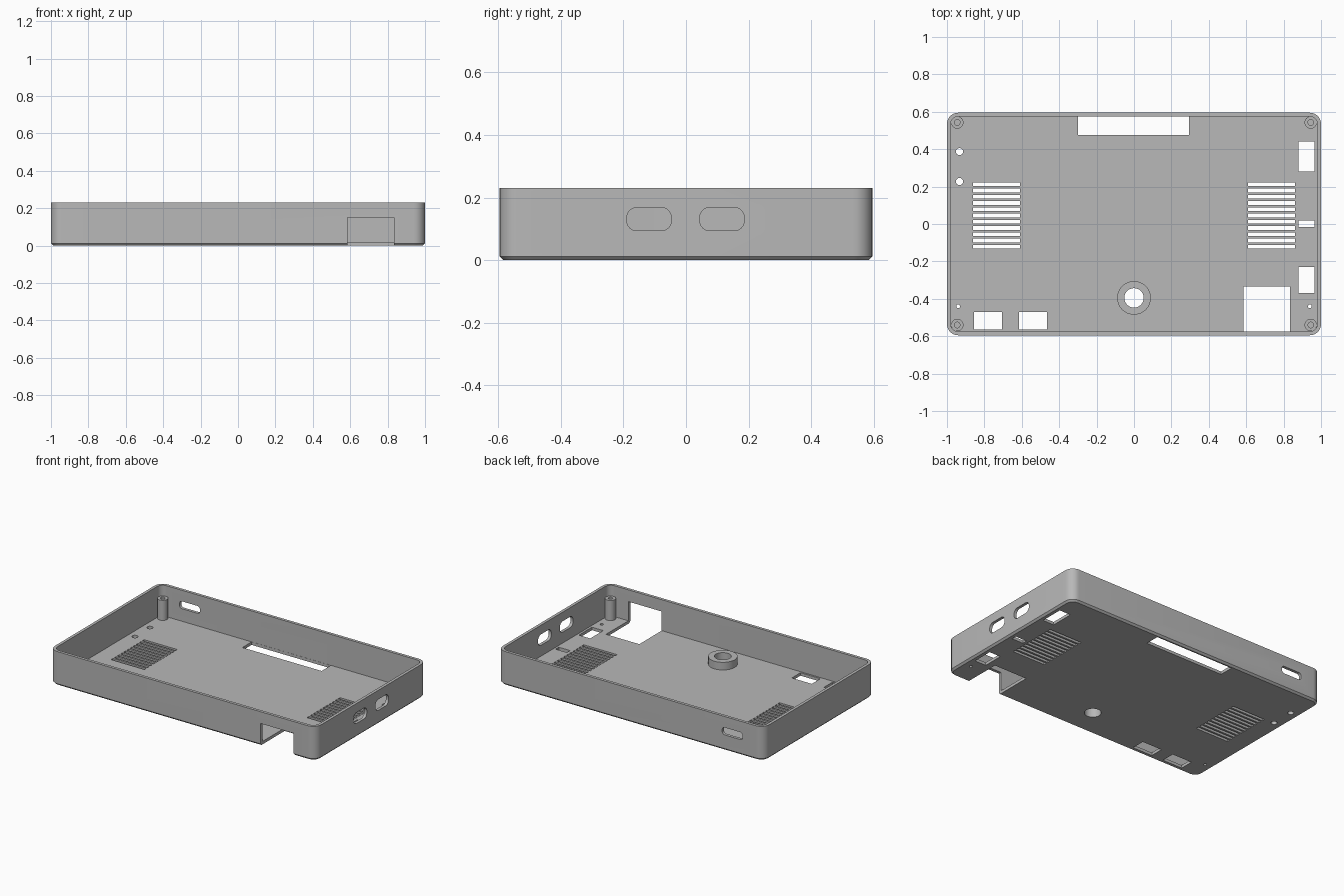
import bpy, bmesh, math
from mathutils import Matrix

if "Cube" in bpy.data.objects:
    bpy.data.objects.remove(bpy.data.objects["Cube"])

grey = bpy.data.materials.new("plain grey")
grey.use_nodes = True
grey.diffuse_color = (0.48, 0.48, 0.48, 1)
grey.node_tree.nodes["Principled BSDF"].inputs["Base Color"].default_value = grey.diffuse_color

HX, HY, HEIGHT = 1.0, 0.595, 0.23
WALL, FLOOR, CHAMFER, CORNER = 0.02, 0.02, 0.012, 0.06


def outline(hx, hy, r, steps=8):
    """Rounded rectangle around the origin, anticlockwise."""
    if r <= 0:
        return [(hx, hy), (-hx, hy), (-hx, -hy), (hx, -hy)]
    pts = []
    for q, (sx, sy) in enumerate([(1, 1), (-1, 1), (-1, -1), (1, -1)]):
        for i in range(steps + 1):
            a = (q + i / steps) * math.pi / 2
            pts.append((sx * (hx - r) + r * math.cos(a), sy * (hy - r) + r * math.sin(a)))
    return pts


def circle(r, n=32):
    return [(r * math.cos(i * math.tau / n), r * math.sin(i * math.tau / n)) for i in range(n)]


def loft(bm, levels, matrix=Matrix(), closed=False):
    """Skin a stack of (outline, z) levels; cap the ends or close into a tube."""
    rings = [[bm.verts.new(matrix @ Matrix.Translation((x, y, z)).translation) for x, y in pts]
             for pts, z in levels]
    pairs = list(zip(rings, rings[1:])) + ([(rings[-1], rings[0])] if closed else [])
    for a, b in pairs:
        for i in range(len(a)):
            j = (i + 1) % len(a)
            bm.faces.new((a[i], a[j], b[j], b[i]))
    if not closed:
        bm.faces.new(rings[0][::-1])
        bm.faces.new(rings[-1])


def make(name, bm):
    bmesh.ops.recalc_face_normals(bm, faces=bm.faces)
    mesh = bpy.data.meshes.new(name)
    bm.to_mesh(mesh)
    bm.free()
    mesh.materials.append(grey)
    obj = bpy.data.objects.new(name, mesh)
    bpy.context.collection.objects.link(obj)
    return obj


def select(obj):
    bpy.ops.object.select_all(action="DESELECT")
    obj.select_set(True)
    bpy.context.view_layer.objects.active = obj


def smooth(obj):
    select(obj)
    bpy.ops.object.shade_smooth_by_angle(angle=math.radians(30))


# Open tray with a chamfered base
bm = bmesh.new()
outer = outline(HX, HY, CORNER)
inner = outline(HX - WALL, HY - WALL, CORNER - WALL)
base = outline(HX - CHAMFER, HY - CHAMFER, CORNER - CHAMFER)
loft(bm, [(base, 0), (outer, CHAMFER), (outer, HEIGHT), (inner, HEIGHT), (inner, FLOOR)])
tray = make("tray", bm)

# Cutters for every opening
bm = bmesh.new()


def cut_floor(x0, x1, y0, y1, top=0.06):
    centre = Matrix.Translation(((x0 + x1) / 2, (y0 + y1) / 2, 0))
    loft(bm, [(outline((x1 - x0) / 2, (y1 - y0) / 2, 0), -0.05), (outline((x1 - x0) / 2, (y1 - y0) / 2, 0), top)], centre)


def cut_hole(x, y, r):
    loft(bm, [(circle(r), -0.05), (circle(r), 0.06)], Matrix.Translation((x, y, 0)))


def cut_wall(x, y, z, turn, hw, hh, r):
    m = Matrix.Translation((x, y, z)) @ Matrix.Rotation(turn, 4, "Z") @ Matrix.Rotation(math.pi / 2, 4, "X")
    loft(bm, [(outline(hw, hh, r), -0.05), (outline(hw, hh, r), 0.05)], m)


cut_floor(0.585, 0.835, -0.7, -0.335, 0.15)      # front notch
cut_floor(-0.3, 0.295, 0.475, 0.574)             # rear slot
for x in (-0.855, -0.615):                       # front windows
    cut_floor(x, x + 0.15, -0.563, -0.47)
for y0, y1 in ((0.28, 0.44), (-0.015, 0.02), (-0.37, -0.23)):  # side windows
    cut_floor(0.88, 0.965, y0, y1)
for x in (-0.86, 0.61):                          # vent slots
    for i in range(11):
        y = -0.122 + i * 0.0334
        cut_floor(x, x + 0.25, y - 0.01, y + 0.01)
cut_hole(0, -0.395, 0.052)
for y in (0.387, 0.227):
    cut_hole(-0.933, y, 0.019)
for x in (-0.94, 0.94):
    cut_hole(x, -0.44, 0.01)
for y in (-0.118, 0.115):                        # side ports
    cut_wall(HX, y, 0.131, math.pi / 2, 0.071, 0.037, 0.032)
cut_wall(-0.765, HY, 0.13, 0, 0.077, 0.025, 0.02)  # rear port
cutter = make("opening_cutter", bm)
cutter.hide_render = True

mod = tray.modifiers.new("openings", "BOOLEAN")
mod.operation = "DIFFERENCE"
mod.solver = "EXACT"
mod.object = cutter
select(tray)
bpy.ops.object.modifier_apply(modifier=mod.name)
bpy.data.objects.remove(cutter)
smooth(tray)


def tube(name, x, y, r_out, r_in, top):
    bm = bmesh.new()
    big, small = circle(r_out), circle(r_in)
    loft(bm, [(big, FLOOR), (big, top), (small, top), (small, FLOOR)],
         Matrix.Translation((x, y, 0)), closed=True)
    smooth(make(name, bm))


# Corner screw posts and the raised ring
for side, x in (("right", -0.945), ("left", 0.945)):
    for end, y in (("front", -0.54), ("rear", 0.543)):
        tube(f"{end}_{side}_post", x, y, 0.033, 0.015, 0.157)
tube("floor_ring", 0, -0.395, 0.09, 0.052, 0.072)
